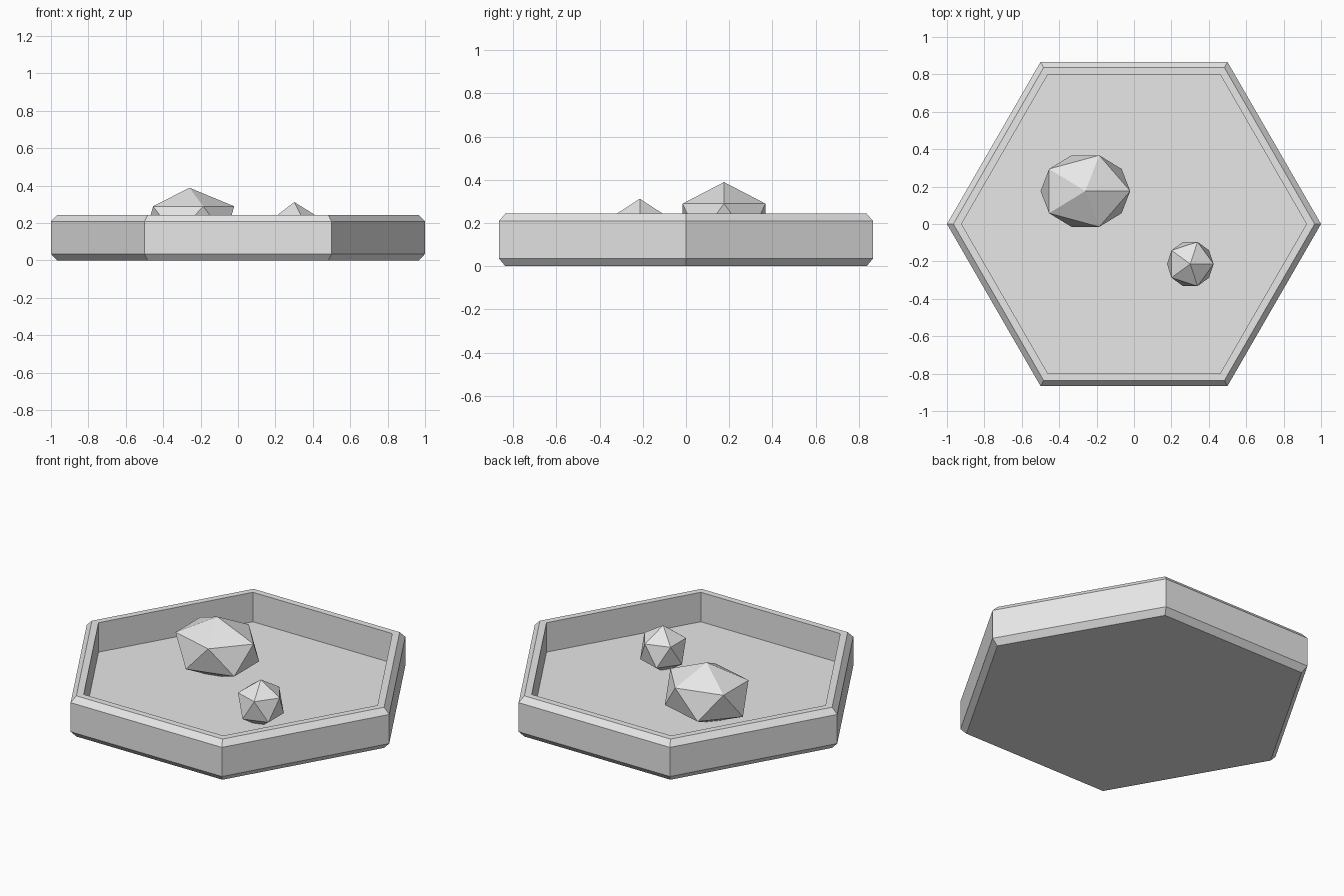
import bpy, bmesh
from math import cos, sin, radians

cube = bpy.data.objects.get("Cube")
if cube:
    bpy.data.objects.remove(cube, do_unlink=True)

stone = bpy.data.materials.new("pale_grey")
stone.use_nodes = True
grey = (0.8, 0.8, 0.8, 1)
stone.diffuse_color = grey
stone.node_tree.nodes["Principled BSDF"].inputs["Base Color"].default_value = grey


def add_object(name, bm):
    bmesh.ops.recalc_face_normals(bm, faces=bm.faces)
    mesh = bpy.data.meshes.new(name)
    bm.to_mesh(mesh)
    bm.free()
    mesh.materials.append(stone)
    obj = bpy.data.objects.new(name, mesh)
    bpy.context.collection.objects.link(obj)
    return obj


def hex_loft(name, profile):
    """Sweep a (radius, height) profile around six corners and cap both ends."""
    bm = bmesh.new()
    rings = [[bm.verts.new((r * cos(radians(60 * i)), r * sin(radians(60 * i)), z))
              for i in range(6)] for r, z in profile]
    for a, b in zip(rings, rings[1:]):
        for i in range(6):
            j = (i + 1) % 6
            bm.faces.new((a[i], a[j], b[j], b[i]))
    bm.faces.new(rings[0])
    bm.faces.new(rings[-1])
    return add_object(name, bm)


def rock(name, location, radii):
    """Faceted twenty-sided rock, partly sunk into the floor."""
    bm = bmesh.new()
    bmesh.ops.create_icosphere(bm, subdivisions=1, radius=1)
    bmesh.ops.scale(bm, vec=radii, verts=bm.verts)
    obj = add_object(name, bm)
    obj.location = location
    return obj


# Hexagonal tray: chamfered outside, flat rim, recessed floor
hex_loft("hexagonal_tray", [(0.966, 0), (1, 0.035), (1, 0.209), (0.966, 0.243),
                            (0.922, 0.243), (0.922, 0.067)])

# Rocks on the floor
rock("large_rock", (-0.26, 0.176, 0.209), (0.268, 0.225, 0.18))
rock("small_rock", (0.301, -0.214, 0.173), (0.139, 0.139, 0.139))
